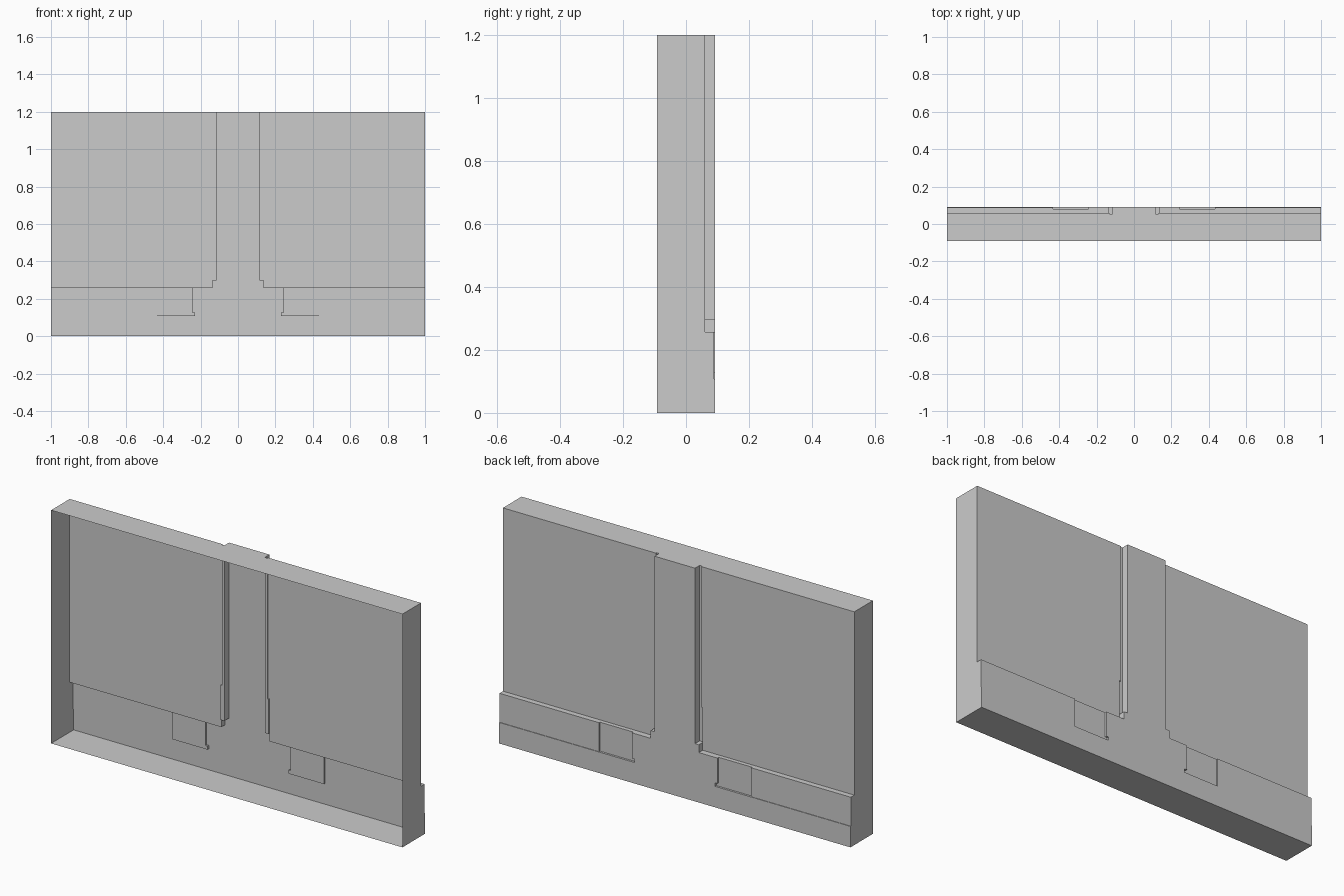
import bpy
import bmesh
from mathutils import Vector

if "Cube" in bpy.data.objects:
    bpy.data.objects.remove(bpy.data.objects["Cube"])

FRONT, BACK = -0.0915, 0.0915   # open front edge, outermost back surface
TOP = 1.2

# Recesses in the back, right half only (mirrored): x0, x1, z0, z1, surface y
RECESSES = [
    (0.137, 1.0, 0.257, TOP, 0.060),      # large upper panel
    (0.115, 0.130, 0.297, TOP, 0.054),    # narrow groove beside the post
    (0.115, 0.137, 0.297, 0.476, 0.054),  # wider foot of the groove
    (0.130, 0.137, 0.476, TOP, 0.060),    # panel strip beside the groove
    (0.433, 1.0, 0.108, 0.257, 0.0885),   # shallow base recess
    (0.243, 0.433, 0.108, 0.257, 0.081),  # base slot
    (0.230, 0.243, 0.108, 0.126, 0.081),  # small notch at the slot corner
]


def depth(x, z):
    """Back surface y at a point; outside the panel it drops to the front edge."""
    x = abs(x)
    if x > 1 or z < 0 or z > TOP:
        return FRONT
    y = BACK
    for x0, x1, z0, z1, d in RECESSES:
        if x0 < x < x1 and z0 < z < z1:
            y = min(y, d)
    return y


# Grid lines, padded by one cell all round so the rim walls form by themselves
half = {v for r in RECESSES for v in r[:2]} | {1.0, 1.1}
xs = sorted(half | {-v for v in half})
zs = sorted({v for r in RECESSES for v in r[2:4]} | {0.0, -0.1, TOP + 0.1})

bm = bmesh.new()


def quad(points, normal):
    face = bm.faces.new([bm.verts.new(p) for p in points])
    face.normal_update()
    if face.normal.dot(Vector(normal)) < 0:
        face.normal_flip()


for i in range(len(xs) - 1):
    for j in range(len(zs) - 1):
        x0, x1, z0, z1 = xs[i], xs[i + 1], zs[j], zs[j + 1]
        cx, cz = (x0 + x1) / 2, (z0 + z1) / 2
        d = depth(cx, cz)
        # back surface
        if d > FRONT:
            quad([(x0, d, z0), (x1, d, z0), (x1, d, z1), (x0, d, z1)], (0, 1, 0))
        # step or rim wall towards the next cell in x
        if i + 2 < len(xs):
            e = depth((x1 + xs[i + 2]) / 2, cz)
            if e != d:
                quad([(x1, d, z0), (x1, e, z0), (x1, e, z1), (x1, d, z1)], (d - e, 0, 0))
        # step or rim wall towards the next cell in z
        if j + 2 < len(zs):
            e = depth(cx, (z1 + zs[j + 2]) / 2)
            if e != d:
                quad([(x0, d, z1), (x0, e, z1), (x1, e, z1), (x1, d, z1)], (0, 0, d - e))

# Weld and merge coplanar cells into clean flat faces
bmesh.ops.remove_doubles(bm, verts=bm.verts[:], dist=1e-5)
bmesh.ops.dissolve_limit(bm, angle_limit=0.01, verts=bm.verts[:], edges=bm.edges[:])

mesh = bpy.data.meshes.new("wall_panel")
bm.to_mesh(mesh)
bm.free()
obj = bpy.data.objects.new("wall_panel", mesh)
bpy.context.collection.objects.link(obj)
